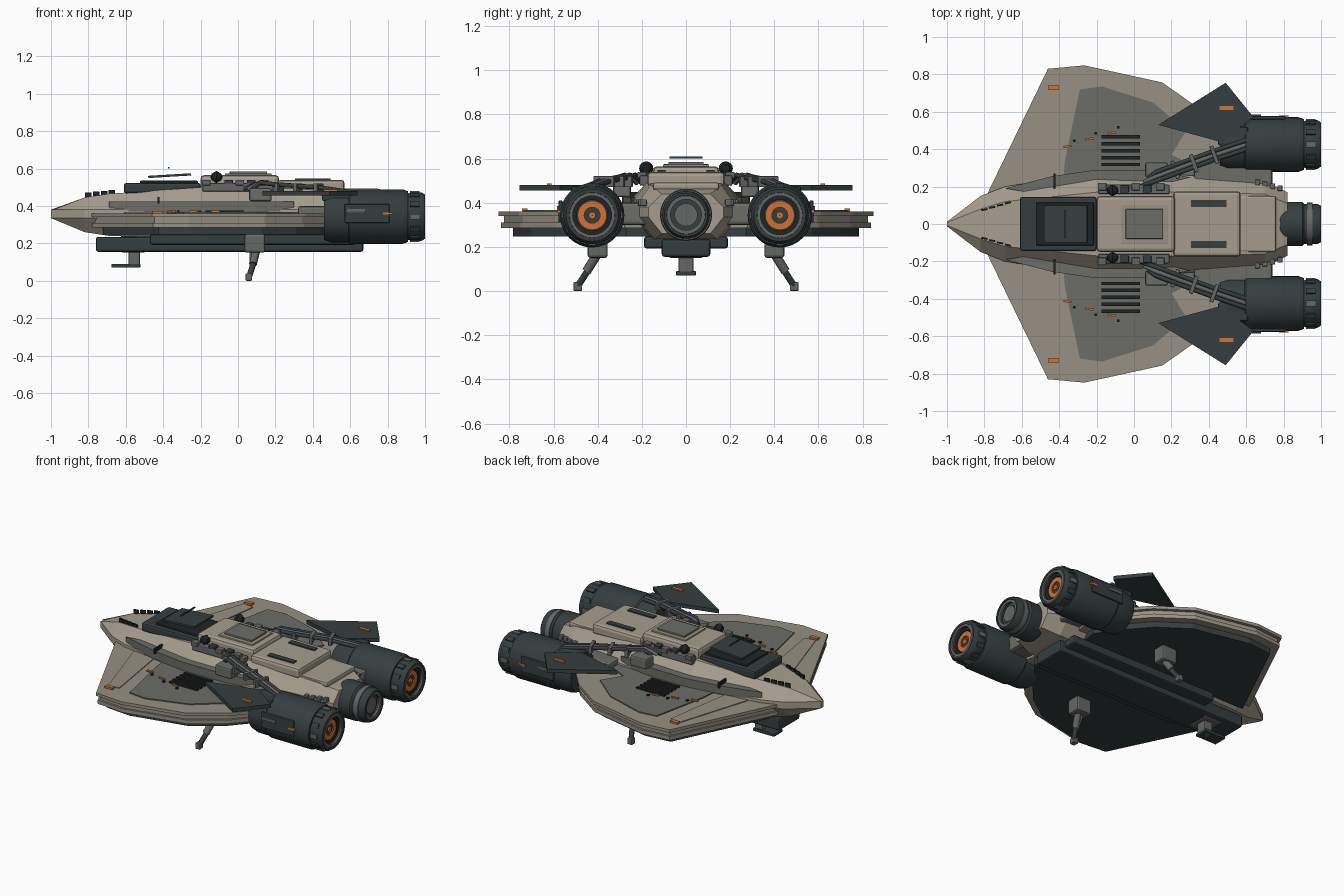
import bpy, bmesh, math
from mathutils import Matrix, Vector, Euler

cube = bpy.data.objects.get("Cube")
if cube:
    bpy.data.objects.remove(cube)


def material(name, r, g, b):
    m = bpy.data.materials.new(name)
    m.use_nodes = True
    m.diffuse_color = (r, g, b, 1)
    m.node_tree.nodes["Principled BSDF"].inputs["Base Color"].default_value = (r, g, b, 1)
    return m


BEIGE = material("beige hull", .38, .335, .27)
TAN = material("shaded beige", .31, .28, .23)
GREY = material("panel grey", .15, .15, .135)
METAL = material("metal grey", .13, .135, .13)
DARK = material("dark teal", .036, .048, .05)
BLACK = material("near black", .014, .017, .018)
ORANGE = material("orange", .62, .17, .035)


def finish(name, bm, mat, smooth=False):
    bmesh.ops.remove_doubles(bm, verts=bm.verts, dist=1e-5)
    bmesh.ops.recalc_face_normals(bm, faces=bm.faces)
    if smooth:
        for f in bm.faces:
            f.smooth = True
        for e in bm.edges:
            e.smooth = e.calc_face_angle(0) < .55
    mesh = bpy.data.meshes.new(name)
    bm.to_mesh(mesh)
    bm.free()
    mesh.materials.append(mat)
    ob = bpy.data.objects.new(name, mesh)
    bpy.context.collection.objects.link(ob)
    return ob


def box(name, center, size, mat, bevel=0, rot=(0, 0, 0)):
    bm = bmesh.new()
    bmesh.ops.create_cube(bm, size=1)
    bmesh.ops.scale(bm, vec=size, verts=bm.verts)
    if bevel:
        bmesh.ops.bevel(bm, geom=bm.edges[:], offset=bevel, segments=2, profile=.5, affect='EDGES')
    bm.transform(Matrix.Translation(center) @ Euler(rot).to_matrix().to_4x4())
    return finish(name, bm, mat)


def prism(name, pts, z0, z1, mat, side=1, scale=1, pivot=(-.1, .2)):
    """Flat plate from an outline, optionally shrunk toward a pivot."""
    bm = bmesh.new()
    px, py = pivot
    ring = [bm.verts.new((px + (x - px) * scale, side * (py + (y - py) * scale), z0)) for x, y in pts]
    base = bm.faces.new(ring)
    out = bmesh.ops.extrude_face_region(bm, geom=[base])
    bmesh.ops.translate(bm, vec=(0, 0, z1 - z0),
                        verts=[v for v in out["geom"] if isinstance(v, bmesh.types.BMVert)])
    return finish(name, bm, mat)


def lathe(name, profile, y, z, mat, n=32):
    """Spin (x, radius) points around an axis parallel to x."""
    bm = bmesh.new()
    rings = []
    for x, r in profile:
        rings.append([bm.verts.new((x, y + r * math.cos(2 * math.pi * i / n),
                                    z + r * math.sin(2 * math.pi * i / n))) for i in range(n)])
    for a, b in zip(rings, rings[1:]):
        for i in range(n):
            j = (i + 1) % n
            bm.faces.new((a[i], a[j], b[j], b[i]))
    return finish(name, bm, mat, True)


def annulus(name, x, r0, r1, depth, y, z, mat):
    return lathe(name, [(x, r1), (x + depth, r1), (x + depth, r0), (x, r0), (x, r1)], y, z, mat)


def tube(name, pts, radius, mat):
    cu = bpy.data.curves.new(name, 'CURVE')
    cu.dimensions = '3D'
    cu.bevel_depth = radius
    cu.bevel_resolution = 2
    cu.use_fill_caps = True
    sp = cu.splines.new('POLY')
    sp.points.add(len(pts) - 1)
    for p, co in zip(sp.points, pts):
        p.co = (*co, 1)
    cu.materials.append(mat)
    ob = bpy.data.objects.new(name, cu)
    bpy.context.collection.objects.link(ob)


# Fuselage: x, middle / top / bottom half widths, top z, bottom z
sections = [(-1, .012, .008, .008, .375, .335), (-.82, .15, .08, .08, .445, .26),
            (-.69, .2, .12, .12, .465, .24), (-.2, .28, .17, .16, .5, .225),
            (.3, .26, .17, .16, .5, .225), (.7, .23, .16, .14, .48, .235),
            (.82, .17, .11, .11, .44, .26)]
bm = bmesh.new()
rings = []
for x, wm, wt, wb, zt, zb in sections:
    half = [(wt, zt), (wm, .38), (wm, .335), (wb, zb)]
    loop = half + [(-y, z) for y, z in reversed(half)]
    rings.append([bm.verts.new((x, y, z)) for y, z in loop])
for a, b in zip(rings, rings[1:]):
    for i in range(8):
        j = (i + 1) % 8
        bm.faces.new((a[i], a[j], b[j], b[i]))
bm.faces.new(rings[0])
bm.faces.new(rings[-1])
finish("fuselage", bm, BEIGE)

# Keel
box("keel", (-.045, 0, .195), (1.43, .22, .08), DARK, .012)
box("keel_shoulder", (.08, 0, .22), (1.1, .38, .055), DARK, .012)

# Cockpit and dorsal deck
box("cockpit_base", (-.405, 0, .495), (.41, .29, .055), DARK, .012)
box("canopy", (-.37, 0, .525), (.31, .23, .02), BLACK, .006)
box("canopy_hatch", (-.365, 0, .562), (.23, .2, .012), DARK, 0, (0, -.06, 0))
box("canopy_rail", (-.37, 0, .605), (.008, .15, .008), DARK)
box("dorsal_block", (.01, 0, .52), (.42, .3, .09), BEIGE, .02)
box("dorsal_hatch_frame", (.055, 0, .566), (.25, .21, .016), TAN, .004)
box("dorsal_hatch", (.055, 0, .577), (.2, .16, .016), GREY, .004)
box("rear_deck", (.39, 0, .505), (.36, .35, .07), BEIGE, .018)
box("rear_spine", (.64, 0, .475), (.24, .3, .035), BEIGE, .012)

wing = [(-.79, .15), (-.46, .83), (-.265, .848), (.15, .757), (.36, .61), (.5, .45), (.62, .28), (.6, .15)]
wing_panel = [(-.38, .2), (-.37, .33), (-.29, .72), (-.17, .735), (.1, .65), (.28, .5), (.2, .37), (.55, .2)]
edge_panel = [(-.61, .22), (-.455, .71), (-.38, .7), (-.45, .24)]
fin = [(.13, .53), (.49, .755), (.64, .57), (.46, .44)]
shoulder = [(-.69, .19), (-.44, .255), (-.2, .29), (.1, .285), (.3, .25), (.1, .2), (-.5, .16)]

for s, tag in ((1, "left"), (-1, "right")):
    # Wing with channelled rim and dark belly
    prism("wing_top_" + tag, wing, .34, .36, TAN, s)
    prism("wing_web_" + tag, wing, .308, .342, TAN, s, .965)
    prism("wing_lower_" + tag, wing, .285, .31, TAN, s, .985)
    prism("wing_belly_" + tag, wing, .247, .286, DARK, s, .9)
    prism("wing_panel_" + tag, wing_panel, .36, .367, GREY, s)
    prism("wing_edge_panel_" + tag, edge_panel, .36, .365, TAN, s)
    prism("hull_shoulder_" + tag, shoulder, .37, .425, GREY, s)
    for i in range(5):
        box("wing_vent_" + tag, (-.07, s * (.318 + .037 * i), .37), (.205, .018, .014), BLACK)
    box("wing_tip_marker_" + tag, (-.43, s * .73, .365), (.055, .026, .016), ORANGE)
    for x, y in ((-.355, .415), (-.24, .455), (-.12, .487)):
        box("wing_marker_" + tag, (x, s * y, .371), (.045, .011, .009), ORANGE, 0, (0, 0, s * .15))
        box("wing_bolt_" + tag, (x + .035, s * (y + .03), .371), (.014, .014, .01), BLACK)

    # Raised fin on the nacelle
    prism("fin_" + tag, fin, .455, .48, DARK, s)
    box("fin_marker_" + tag, (.495, s * .62, .483), (.075, .02, .009), ORANGE)
    box("fin_mount_" + tag, (.53, s * .47, .45), (.16, .1, .05), DARK, .01)

    # Engine nacelle
    y, z = s * .425, .343
    lathe("nacelle_" + tag, [(.46, 0), (.46, .125), (.5, .138), (.59, .138), (.6, .146), (.88, .146),
                             (.91, .135), (.91, 0)], y, z, DARK)
    lathe("nozzle_" + tag, [(.9, .12), (.925, .13), (.98, .13), (1, .118), (1, .103), (.965, .094),
                            (.965, 0)], y, z, DARK)
    annulus("nozzle_rim_" + tag, .985, .088, .106, .012, y, z, METAL)
    annulus("nozzle_inner_" + tag, .96, .07, .09, .015, y, z, BLACK)
    annulus("glow_ring_" + tag, .96, .036, .066, .012, y, z, ORANGE)
    annulus("glow_core_" + tag, .96, .001, .016, .014, y, z, ORANGE)
    for i in range(12):
        a = math.tau * i / 12
        box("nozzle_lug_" + tag, (.945, y + .131 * math.cos(a), z + .131 * math.sin(a)),
            (.05, .012, .03), METAL if i % 3 == 0 else DARK, 0, (a, 0, 0))
    box("nacelle_plate_" + tag, (.69, s * .568, .36), (.24, .018, .1), DARK, .005)
    box("nacelle_rail_" + tag, (.63, s * .575, .375), (.1, .02, .02), METAL, .004)
    box("nacelle_light_" + tag, (.8, s * .574, .36), (.05, .014, .012), ORANGE)
    box("pylon_" + tag, (.53, s * .25, .35), (.42, .2, .1), GREY, .015)

    # Pipes from the spine to the nacelle
    for k in range(3):
        d = .024 * k
        tube("pipe_" + tag, [(.03 + d, s * (.2 + d), .49), (.12, s * (.23 + d), .525),
                             (.2, s * (.26 + d), .515), (.42, s * (.34 + d), .5),
                             (.6, s * (.4 + d), .475)], .012, METAL if k == 1 else DARK)
    for x, y2 in ((.22, .29), (.32, .325), (.43, .37)):
        box("pipe_clamp_" + tag, (x, s * y2, .495), (.022, .1, .05), METAL, .004, (0, 0, s * .35))
    box("pipe_socket_" + tag, (.12, s * .29, .46), (.12, .08, .07), GREY, .01)

    # Spine machinery
    box("side_rail_" + tag, (.0, s * .185, .5), (.38, .05, .045), METAL, .006)
    for i, x in enumerate((-.17, -.05, .01, .07, .14)):
        box("side_unit_" + tag, (x, s * (.2 - .012 * (i % 2)), .525), (.045, .04, .03),
            DARK if i % 2 else METAL, .004)
    lathe("sensor_dome_" + tag, [(-.148, 0), (-.14, .018), (-.115, .032), (-.09, .018), (-.082, 0)],
          s * .18, .555, BLACK, 16)
    box("deck_slot_" + tag, (.4, s * .11, .542), (.19, .036, .012), DARK)
    for i in range(4):
        box("nose_slit_" + tag, (-.8 + .042 * i, s * (.077 + .012 * i), .453 + .004 * i),
            (.034, .01, .04), BLACK, 0, (0, 0, s * .2))
        box("tail_greeble_" + tag, (.66 + .04 * i, s * (.222 - .01 * i), .4), (.028, .03, .03), METAL, .005)
    box("hull_slot_" + tag, (-.425, s * .23, .43), (.012, .08, .035), BLACK)

    # Rear landing legs
    box("rear_leg_housing_" + tag, (.09, s * .4, .2), (.11, .09, .1), METAL, .012)
    tube("rear_leg_upper_" + tag, [(.1, s * .4, .17), (.08, s * .45, .09)], .022, METAL)
    tube("rear_leg_lower_" + tag, [(.085, s * .44, .1), (.06, s * .49, .022)], .016, DARK)
    tube("rear_leg_brace_" + tag, [(.07, s * .4, .16), (.07, s * .46, .06)], .009, METAL)
    box("rear_foot_" + tag, (.058, s * .49, .02), (.035, .04, .04), METAL, .006)

# Central engine
lathe("centre_engine", [(.78, 0), (.78, .112), (.8, .118), (.9, .118), (.91, .108), (.98, .108), (1, .098),
                        (1, .088), (.965, .08), (.965, 0)], 0, .345, DARK)
annulus("centre_rim", .98, .07, .09, .014, 0, .345, METAL)
annulus("centre_inner", .96, .001, .052, .02, 0, .345, METAL)
annulus("centre_band", .925, .1, .114, .03, 0, .345, METAL)

# Front landing leg
box("front_leg_housing", (-.56, 0, .2), (.13, .16, .1), METAL, .012)
box("front_leg", (-.555, 0, .12), (.06, .07, .1), METAL, .008)
box("front_foot", (-.6, 0, .08), (.155, .09, .02), DARK, .004)
